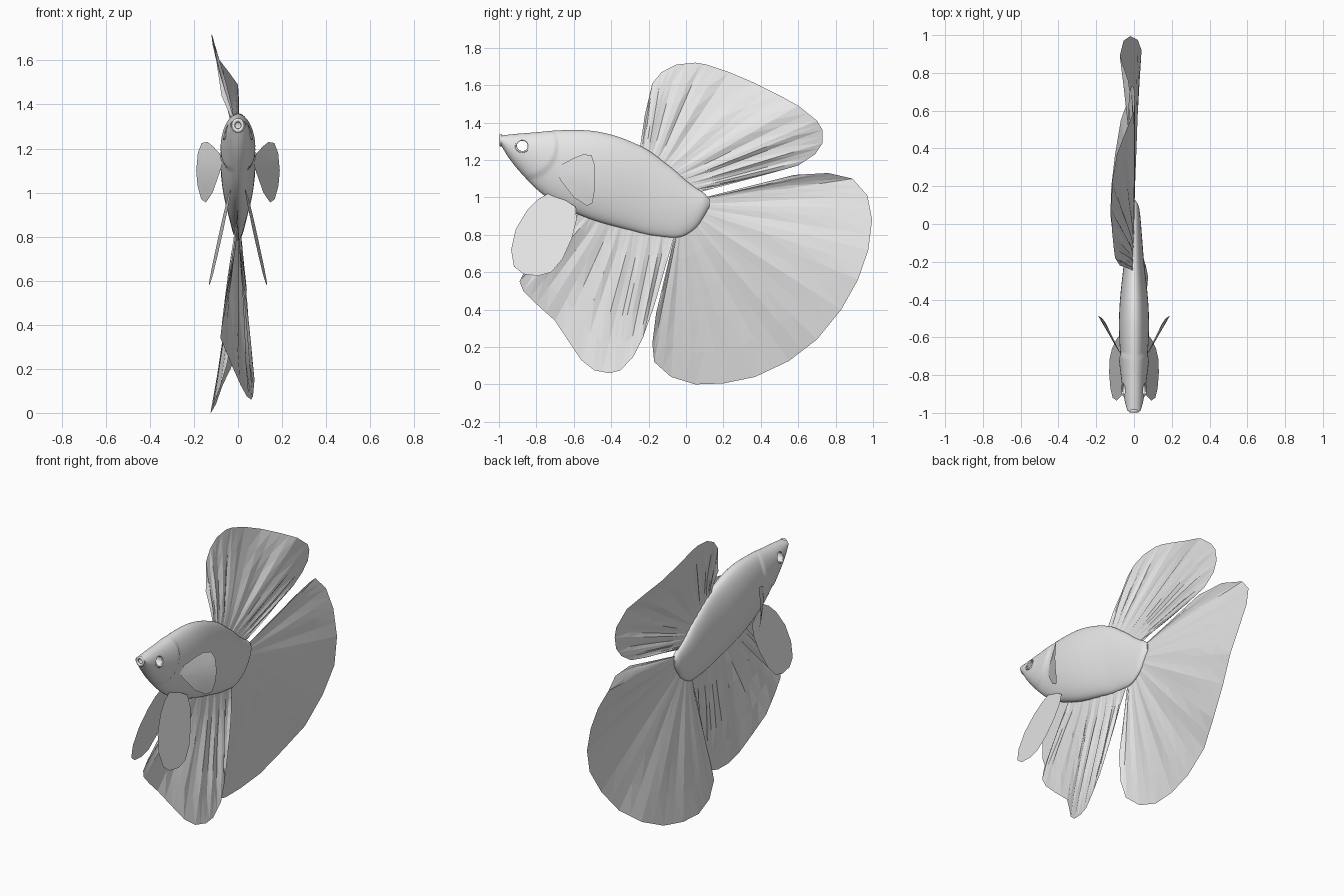
import bpy, bmesh, math
from mathutils import Vector

if "Cube" in bpy.data.objects:
    bpy.data.objects.remove(bpy.data.objects["Cube"])

grey = bpy.data.materials.new("plain grey")
grey.use_nodes = True
grey.diffuse_color = (0.8, 0.8, 0.8, 1)
grey.node_tree.nodes["Principled BSDF"].inputs["Base Color"].default_value = (0.8, 0.8, 0.8, 1)


def make_object(name, verts, faces):
    mesh = bpy.data.meshes.new(name)
    mesh.from_pydata(verts, [], faces)
    bm = bmesh.new()
    bm.from_mesh(mesh)
    bmesh.ops.recalc_face_normals(bm, faces=bm.faces)
    bm.to_mesh(mesh)
    bm.free()
    mesh.materials.append(grey)
    obj = bpy.data.objects.new(name, mesh)
    bpy.context.collection.objects.link(obj)
    return obj


def smooth_shade(obj, degrees=40):
    bpy.ops.object.select_all(action='DESELECT')
    obj.select_set(True)
    bpy.context.view_layer.objects.active = obj
    bpy.ops.object.shade_smooth_by_angle(angle=math.radians(degrees))


def sample(stations, y):
    """Smooth cubic through the stations, which are keyed on y."""
    last = len(stations) - 1
    i = max(k for k in range(last) if stations[k][0] <= y or k == 0)

    def slope(k):
        a, b = stations[max(k - 1, 0)], stations[min(k + 1, last)]
        return (b - a) / (b[0] - a[0])

    p, q = stations[i], stations[i + 1]
    d = q[0] - p[0]
    t = (y - p[0]) / d
    return (p * (1 + 2 * t) * (1 - t) ** 2 + slope(i) * d * t * (1 - t) ** 2
            + q * t * t * (3 - 2 * t) + slope(i + 1) * d * t * t * (t - 1))


# Body: stations of y, top height, bottom height, half width
stations = [Vector(s) for s in (
    (-.99, 1.33, 1.28, .024), (-.95, 1.335, 1.215, .036), (-.9, 1.34, 1.15, .046),
    (-.8, 1.348, 1.045, .06), (-.7, 1.357, .97, .071), (-.6, 1.36, .92, .078),
    (-.5, 1.355, .88, .079), (-.4, 1.335, .85, .074), (-.3, 1.3, .825, .064),
    (-.2, 1.25, .8, .053), (-.1, 1.175, .787, .045), (-.05, 1.135, .785, .041),
    (0, 1.09, .8, .037), (.06, 1.045, .845, .031), (.1, 1.02, .905, .023),
    (.125, .99, .95, .008))]

RINGS, SIDES = 110, 56
verts, faces = [], []
for r in range(RINGS + 1):
    y = -.99 + 1.115 * r / RINGS
    _, top, bottom, width = sample(stations, y)
    mid, half = (top + bottom) / 2, (top - bottom) / 2
    for s in range(SIDES):
        a = math.tau * s / SIDES
        z = mid + half * math.cos(a)
        # Raised gill cover, ending in a curved step behind the head
        reach = math.hypot((y + .86) / .17, (z - 1.28) / .175)
        gill = min(max((1.03 - reach) / .07, 0), 1) * .01
        x = (width + gill) * math.sin(a) * (1 + .08 * math.cos(a))
        verts.append((x, y, z))
for r in range(RINGS):
    for s in range(SIDES):
        t = (s + 1) % SIDES
        a, b = r * SIDES, (r + 1) * SIDES
        faces.append((a + s, a + t, b + t, b + s))
faces.append(range(RINGS * SIDES, (RINGS + 1) * SIDES))
# Hollow mouth set back inside the snout
verts.append((0, -.96, 1.3))
faces += [(s, (s + 1) % SIDES, len(verts) - 1) for s in range(SIDES)]
body = make_object("body", verts, faces)

# Open eye sockets running through the head
EYE_Y, EYE_Z = -.875, 1.275
bpy.ops.mesh.primitive_cylinder_add(vertices=32, radius=.031, depth=.4,
                                    location=(0, EYE_Y, EYE_Z), rotation=(0, math.pi / 2, 0))
cutter = bpy.context.object
cutter.name = "eye_cutter"
cutter.hide_render = True
cut = body.modifiers.new("eye_sockets", 'BOOLEAN')
cut.operation, cut.object, cut.solver = 'DIFFERENCE', cutter, 'EXACT'
bpy.context.view_layer.objects.active = body
bpy.ops.object.modifier_apply(modifier=cut.name)
bpy.data.objects.remove(cutter)
smooth_shade(body)


def ring(name, radius, thickness, location, rotation):
    bpy.ops.mesh.primitive_torus_add(major_radius=radius, minor_radius=thickness,
                                     major_segments=32, minor_segments=10,
                                     location=location, rotation=rotation)
    obj = bpy.context.object
    obj.name = name
    obj.data.materials.append(grey)
    smooth_shade(obj, 60)
    return obj


lips = ring("lips", .021, .008, (0, -.99, 1.305), (math.pi / 2, 0, 0))
lips.scale.y = 1.15
for side, label in ((1, "left"), (-1, "right")):
    ring(label + "_eye_rim", .034, .005, (side * .052, EYE_Y, EYE_Z),
         (0, side * math.radians(70), 0))


# Veil fins: fans from a base line on the body to a wavy outer edge of (y, z, x)
def veil_fin(name, base_start, base_end, edge, rows=5, pleat=.004):
    start, end = Vector(base_start), Vector(base_end)
    rays = []
    for i, p in enumerate(edge):
        rays.append(Vector(p))
        if i + 1 < len(edge):
            rays.append((Vector(p) + Vector(edge[i + 1])) / 2)
    n = len(rays)
    verts, faces = [], []
    for i, tip in enumerate(rays):
        root = start.lerp(end, i / (n - 1))
        for r in range(rows + 1):
            t = r / rows
            y, z = root.lerp(tip.xy, t)
            fold = pleat * math.sin(i * 1.9) * math.sin(math.pi * t)
            verts.append((tip.z * t ** 1.2 + fold, y, z))
    for i in range(n - 1):
        for r in range(rows):
            a = i * (rows + 1) + r
            b = a + rows + 1
            faces += [(a, b, b + 1), (a, b + 1, a + 1)]
    return make_object(name, verts, faces)


veil_fin("dorsal_fin", (-.25, 1.24), (.08, 1.03), (
    (-.22, 1.44, -.075), (-.18, 1.61, -.1), (-.13, 1.67, -.107), (-.05, 1.71, -.115),
    (.05, 1.72, -.12), (.11, 1.71, -.12), (.23, 1.67, -.115), (.37, 1.61, -.09),
    (.5, 1.545, -.04), (.6, 1.49, 0), (.7, 1.41, .005), (.73, 1.36, -.005),
    (.73, 1.29, -.015), (.69, 1.23, -.025), (.6, 1.17, -.03), (.44, 1.125, -.025)), pleat=.008)

veil_fin("tail_fin", (.1, 1), (-.06, .8), (
    (.58, 1.12, -.005), (.76, 1.13, -.03), (.89, 1.1, -.075), (.97, 1.01, -.055),
    (.995, .88, -.02), (.975, .72, .02), (.92, .56, .04), (.83, .4, .02),
    (.7, .24, -.015), (.55, .125, -.07), (.37, .04, -.1), (.2, .005, -.12),
    (.05, 0, -.125), (-.08, .04, -.11), (-.17, .12, -.08), (-.18, .22, -.05),
    (-.16, .38, -.02)))

veil_fin("anal_fin", (-.58, .94), (-.06, .8), (
    (-.86, .61, -.04), (-.89, .55, -.05), (-.87, .5, -.06), (-.8, .43, -.07),
    (-.7, .34, -.08), (-.62, .22, -.03), (-.56, .13, .01), (-.49, .075, .04),
    (-.41, .06, .06), (-.35, .075, .068), (-.28, .15, .075), (-.23, .25, .065),
    (-.17, .42, .048)), pleat=.01)


# Paired fins: smooth paddles built as one outline filled towards its middle
def paddle(name, outline, bend, side):
    centre = sum((Vector(p) for p in outline), Vector((0, 0))) / len(outline)
    n = len(outline)
    points = [centre] + [centre.lerp(Vector(p), k) for k in (.5, 1) for p in outline]
    verts = [(side * bend(y, z), y, z) for y, z in points]
    faces = []
    for i in range(n):
        a, b = i + 1, (i + 1) % n + 1
        faces += [(0, a, b), (a, a + n, b + n, b)]
    smooth_shade(make_object(name, verts, faces))


pelvic_outline = [
    (-.72, 1.03), (-.79, .99), (-.85, .93), (-.91, .83), (-.935, .72), (-.92, .63),
    (-.87, .59), (-.79, .58), (-.72, .6), (-.66, .67), (-.61, .78), (-.585, .88),
    (-.59, .95)]
pectoral_outline = [
    (-.69, 1.13), (-.665, 1.175), (-.6, 1.21), (-.55, 1.23), (-.505, 1.225), (-.49, 1.18),
    (-.487, 1.1), (-.49, 1.03), (-.5, .97), (-.53, .955), (-.6, 1), (-.67, 1.09)]


def pelvic_bend(y, z):
    return .03 + (1.02 - z) * .235 + (y + .75) * .05


def pectoral_bend(y, z):
    return .072 + (y + .69) * .58 - (z - 1.1) ** 2 * .9


for side, label in ((1, "left"), (-1, "right")):
    paddle(label + "_pelvic_fin", pelvic_outline, pelvic_bend, side)
    paddle(label + "_pectoral_fin", pectoral_outline, pectoral_bend, side)
